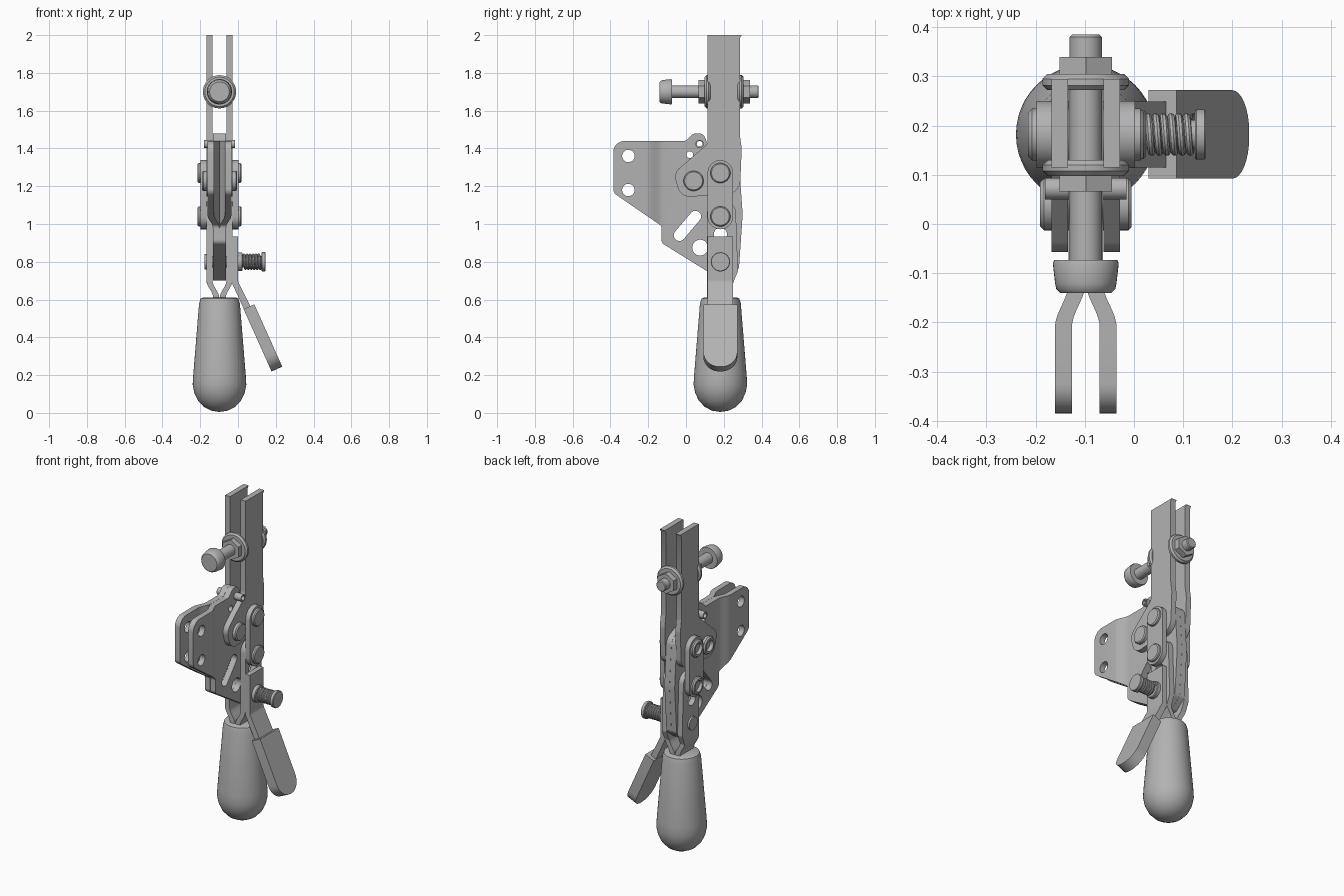
import bpy, bmesh, math
from mathutils import Vector, Matrix

cube = bpy.data.objects.get("Cube")
if cube:
    bpy.data.objects.remove(cube, do_unlink=True)

CX, PY = -0.098, 0.182          # mid plane and pivot line
steel = bpy.data.materials.new("steel grey")
steel.use_nodes = True
GREY = (0.45, 0.45, 0.45, 1)
steel.diffuse_color = GREY
steel.node_tree.nodes["Principled BSDF"].inputs["Base Color"].default_value = GREY


def finish(name, mesh, smooth=True):
    mesh.materials.clear()
    mesh.materials.append(steel)
    ob = bpy.data.objects.new(name, mesh)
    bpy.context.collection.objects.link(ob)
    if smooth:
        bpy.ops.object.select_all(action='DESELECT')
        ob.select_set(True)
        bpy.context.view_layer.objects.active = ob
        bpy.ops.object.shade_smooth_by_angle(angle=math.radians(35))
    return ob


def circle(y, z, r, n=28):
    return [(y + r * math.cos(math.tau * i / n), z + r * math.sin(math.tau * i / n)) for i in range(n)]


def capsule(p, q, r, n=14):
    a = math.atan2(q[1] - p[1], q[0] - p[0])
    pts = []
    for c, start in ((q, a - math.pi / 2), (p, a + math.pi / 2)):
        pts += [(c[0] + r * math.cos(start + math.pi * i / n),
                 c[1] + r * math.sin(start + math.pi * i / n)) for i in range(n + 1)]
    return pts


def rounded(corners, n=8):
    """Polygon of (u, v, radius) corners with true arcs."""
    pts = []
    for i, (u, v, r) in enumerate(corners):
        c = Vector((u, v))
        a = (Vector(corners[i - 1][:2]) - c).normalized()
        b = (Vector(corners[(i + 1) % len(corners)][:2]) - c).normalized()
        if r == 0:
            pts.append((u, v))
            continue
        half = a.angle(b) / 2
        mid = c + (a + b).normalized() * r / math.sin(half)
        s = c + a * r / math.tan(half) - mid
        e = c + b * r / math.tan(half) - mid
        sweep = s.angle_signed(e)
        for k in range(n + 1):
            d = s.copy()
            d.rotate(Matrix.Rotation(-sweep * k / n, 2))
            pts.append(tuple(mid + d))
    return pts


SIDE = Matrix(((0, 0, 1), (1, 0, 0), (0, 1, 0))).to_4x4()     # drawn in y,z
FRONT = Matrix(((1, 0, 0), (0, 0, -1), (0, 1, 0))).to_4x4()   # drawn in x,z


def plate(name, loops, at, half, frame=SIDE, bend=None, cuts=(), axis=0):
    """Flat plate with holes; optional bend moves it along its thickness."""
    cu = bpy.data.curves.new(name, 'CURVE')
    cu.dimensions, cu.fill_mode, cu.extrude = '2D', 'BOTH', half
    for loop in loops:
        sp = cu.splines.new('POLY')
        sp.points.add(len(loop) - 1)
        for p, (u, v) in zip(sp.points, loop):
            p.co = (u, v, 0, 1)
        sp.use_cyclic_u = True
    tmp = bpy.data.objects.new("temp", cu)
    bpy.context.collection.objects.link(tmp)
    dg = bpy.context.evaluated_depsgraph_get()
    mesh = bpy.data.meshes.new_from_object(tmp.evaluated_get(dg))
    bpy.data.objects.remove(tmp, do_unlink=True)
    bm = bmesh.new()
    bm.from_mesh(mesh)
    bmesh.ops.remove_doubles(bm, verts=bm.verts, dist=1e-5)
    for c in cuts:
        co, no = Vector(), Vector()
        co[axis], no[axis] = c, 1
        bmesh.ops.bisect_plane(bm, geom=bm.verts[:] + bm.edges[:] + bm.faces[:], plane_co=co, plane_no=no)
    if bend:
        for v in bm.verts:
            v.co.z += bend(v.co[axis])
    bm.transform(Matrix.Translation(at) @ frame)
    bmesh.ops.recalc_face_normals(bm, faces=bm.faces)
    bm.to_mesh(mesh)
    bm.free()
    return finish(name, mesh)


def lathe(name, profile, at, axis=(0, 0, 1), n=40, turn=0.0):
    """Revolve (distance, radius) points about an axis."""
    bm = bmesh.new()
    vs = [bm.verts.new((r, 0, h)) for h, r in profile]
    es = [bm.edges.new(p) for p in zip(vs, vs[1:])]
    bmesh.ops.spin(bm, geom=vs + es, cent=(0, 0, 0), axis=(0, 0, 1), angle=math.tau, steps=n)
    bmesh.ops.remove_doubles(bm, verts=bm.verts, dist=1e-5)
    bmesh.ops.recalc_face_normals(bm, faces=bm.faces)
    rot = Vector(axis).to_track_quat('Z', 'Y').to_matrix().to_4x4()
    bm.transform(Matrix.Translation(at) @ rot @ Matrix.Rotation(turn, 4, 'Z'))
    mesh = bpy.data.meshes.new(name)
    bm.to_mesh(mesh)
    bm.free()
    return finish(name, mesh)


def rod(name, start, end, r, at, axis, n=32, turn=0.0, edge=0.0):
    return lathe(name, [(start, 0), (start, r - edge), (start + edge, r), (end - edge, r),
                        (end, r - edge), (end, 0)], at, axis, n, turn)


def ease(t):
    t = min(max(t, 0), 1)
    return t * t * (3 - 2 * t)


# Outlines in the side plane
base = rounded([(-0.385, 1.44, .06), (-0.385, 1.165, .04), (-0.13, 0.99, .02), (-0.13, 0.90, .03),
                (0.20, 0.695, .03), (0.28, 0.76, .04), (0.30, 1.05, .3), (0.28, 1.33, .06),
                (0.12, 1.40, .04), (0.095, 1.48, .04), (0.04, 1.48, .03), (0.0, 1.44, .03)])
base_holes = [circle(-0.305, 1.36, .033), circle(-0.305, 1.18, .033), circle(0.02, 1.367, .018),
              circle(0.07, 1.424, .019), circle(0.075, 0.875, .042), circle(PY, 0.945, .035),
              capsule((-0.035, 0.94), (0.05, 1.04), .03)]
arm = rounded([(0.115, 2.0, 0), (0.115, 1.425, .04), (-0.065, 1.27, .06), (-0.03, 1.14, .07),
               (0.285, 1.165, .07), (0.295, 1.40, .05), (0.285, 1.47, .05), (0.285, 1.985, 0), (0.295, 2.0, 0)])
lever = rounded([(0.112, 1.12, .06), (0.112, 0.55, 0), (0.248, 0.55, 0), (0.25, 0.69, .02),
                 (0.275, 0.75, .03), (0.262, 1.12, .06)])
levels = [0.61 + 0.01 * i for i in range(10)]
depths = [-0.21 + 0.01 * i for i in range(10)]

# Mirrored plates
for side, tag in ((1, "left"), (-1, "right")):
    plate("base_plate_" + tag, [base] + base_holes, (CX + side * .0175, 0, 0), .0172,
          bend=lambda y: side * .028 * ease((-0.12 - y) / .09), cuts=depths)
    plate("clamp_arm_" + tag, [arm], (CX + side * .053, 0, 0), .017)
    plate("lever_plate_" + tag, [lever, circle(PY, 0.945, .035)], (CX + side * .053, 0, 0), .016,
          bend=lambda z: -side * .036 * ease((0.70 - z) / .09), cuts=levels, axis=1)
    plate("link_" + tag, [capsule((PY, 1.04), (PY, 1.27), .068)], (CX + side * .085, 0, 0), .015)

# Rivets with a hollow formed end on one side
for name, y, z, half in (("upper_rivet", PY, 1.27, .117), ("lower_rivet", PY, 1.04, .117),
                         ("arm_pivot_rivet", 0.04, 1.228, .093)):
    lathe(name, [(-half + .02, 0), (-half + .02, .028), (-half, .034), (-half, .045), (-half + .008, .053),
                 (half - .006, .053), (half, .047), (half, 0)], (CX, y, z), (1, 0, 0))
lathe("stop_pin", [(-.083, .015), (-.083, .022), (.083, .022), (.083, .015), (-.083, .015)],
      (CX, 0.072, 1.424), (1, 0, 0), 24)

# Clamping spindle
at = (CX, 0, 1.70)
rod("spindle", -0.09, 0.385, .033, at, (0, 1, 0), edge=.005)
lathe("spindle_tip", [(-.14, 0), (-.14, .052), (-.132, .06), (-.12, .0625), (-.08, .067),
                      (-.073, .064), (-.073, 0)], at, (0, 1, 0))
for name, a, b in (("front", 0.066, 0.1), ("rear", 0.305, 0.34)):
    probe = Vector((0, 1, 0)).to_track_quat('Z', 'Y') @ Vector((1, 0, 0))
    turn = 0.0 if abs(probe.z) > 0.5 else math.pi / 6
    rod(name + "_nut", a, b, .062, at, (0, 1, 0), 6, turn)
rod("front_flange_washer", 0.098, 0.13, .088, at, (0, 1, 0), edge=.01)
rod("rear_flange_washer", 0.272, 0.305, .088, at, (0, 1, 0), edge=.01)

# Hand grip
lathe("hand_grip", [(.005, 0), (.012, .045), (.032, .083), (.065, .114), (.105, .133), (.15, .142),
                    (.20, .139), (.58, .108), (.605, .1), (.612, .085), (.612, 0)], (CX, PY, 0), n=48)

# Release trigger
plate("trigger_strip", [rounded([(-.031, .935, 0), (-.031, .685, .04), (.04, .53, 0), (.075, .545, 0),
                                 (0, .695, .04), (0, .935, 0)])], (0, PY, 0), .067, FRONT)
top, low = Vector((.058, PY, .562)), Vector((.206, PY, .232))
up = (top - low).normalized()
across = Vector((0, 1, 0))
tilt = Matrix((across, up, across.cross(up))).transposed().to_4x4()
size = (top - low).length
plate("trigger_grip", [rounded([(-.09, 0, .085), (.09, 0, .085), (.09, size, 0), (-.09, size, 0)])],
      low, .031, tilt)

# Release pin with spring
at = (0, PY, 0.80)
rod("release_pin", -0.17, 0.13, .03, at, (1, 0, 0))
rod("release_pin_collar", -0.178, -0.165, .04, at, (1, 0, 0))
rod("spring_seat", -0.005, 0.024, .05, at, (1, 0, 0), edge=.004)
rod("release_pin_head", 0.124, 0.146, .051, at, (1, 0, 0), edge=.003)
coil = bpy.data.curves.new("spring", 'CURVE')
coil.dimensions, coil.bevel_depth, coil.bevel_resolution = '3D', .0075, 2
sp = coil.splines.new('POLY')
TURNS, STEPS = 6, 24
sp.points.add(TURNS * STEPS)
for i, p in enumerate(sp.points):
    a = math.tau * i / STEPS
    p.co = (.028 + .094 * i / (TURNS * STEPS), PY + .036 * math.cos(a), .80 + .036 * math.sin(a), 1)
tmp = bpy.data.objects.new("temp", coil)
bpy.context.collection.objects.link(tmp)
spring = bpy.data.meshes.new_from_object(tmp.evaluated_get(bpy.context.evaluated_depsgraph_get()))
bpy.data.objects.remove(tmp, do_unlink=True)
finish("spring", spring)
